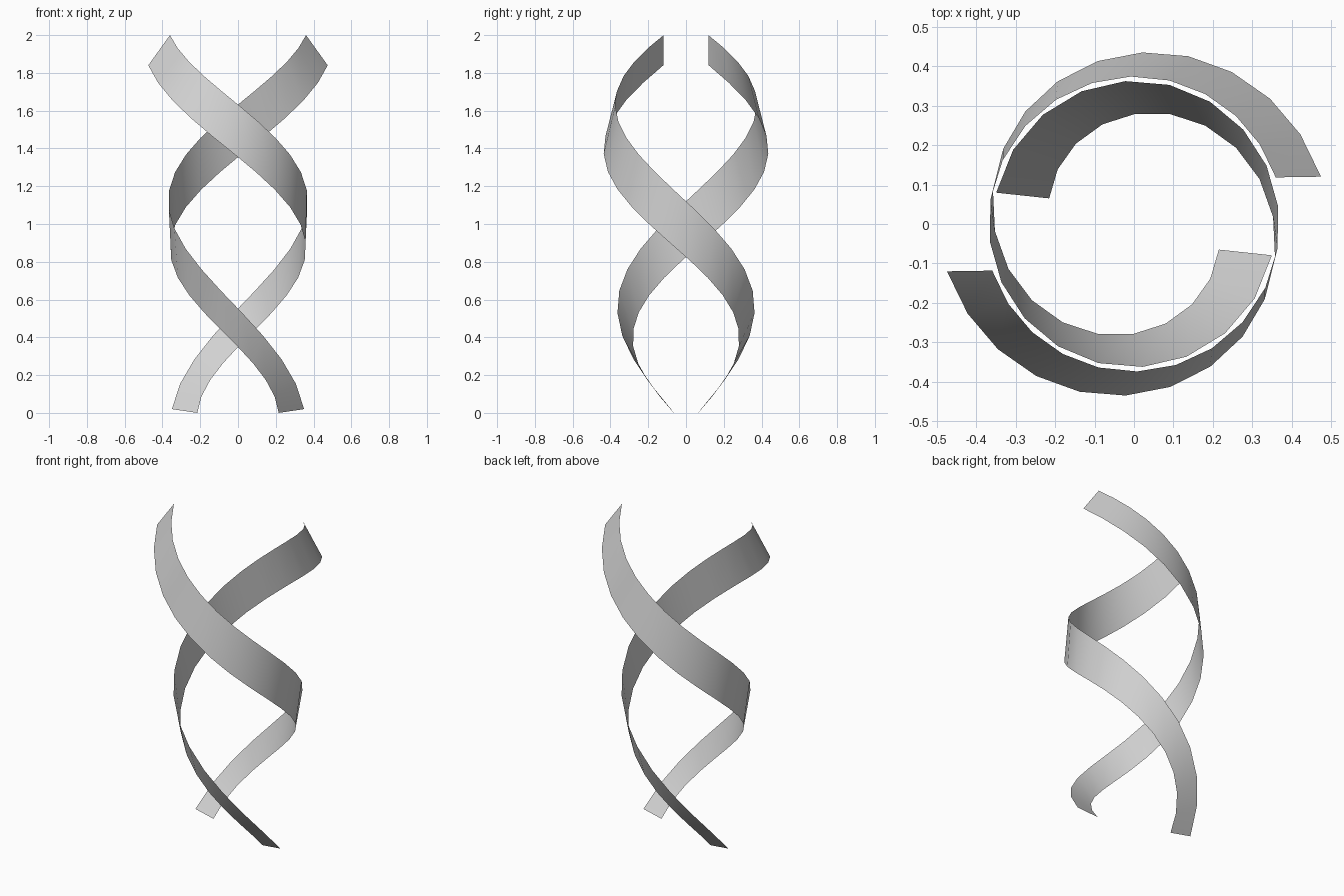
import bpy
import bmesh
from math import cos, sin, pi, radians

cube = bpy.data.objects.get("Cube")
if cube:
    bpy.data.objects.remove(cube, do_unlink=True)

STEPS = 20
SWEEP = radians(329)

# Plain grey for both strands
grey = bpy.data.materials.new("light_grey")
grey.use_nodes = True
colour = (0.64, 0.64, 0.64, 1)
grey.diffuse_color = colour
grey.node_tree.nodes["Principled BSDF"].inputs["Base Color"].default_value = colour


def ease(t, a):
    return a * t + (1 - a) * t * t


def edge_point(u, start, radius, z, turn):
    angle = start + SWEEP * u + turn
    return (radius * cos(angle), radius * sin(angle), z)


def ribbon(name, turn):
    """Thin twisting helical strip, running from the top down."""
    bm = bmesh.new()
    rungs = []
    for i in range(STEPS + 1):
        u = ease(i / STEPS, 0.85)
        # Upper edge keeps its radius, lower edge draws inward to twist the strip
        upper = edge_point(u, radians(198.2), 0.379 - 0.02 * u,
                           2 - 1.98 * ease(u, 0.81), turn)
        lower = edge_point(u, radians(194.2), 0.49 - 0.265 * u + 0.005 * sin(2 * pi * u),
                           1.84 - 1.84 * ease(u, 1.19), turn)
        rungs.append((bm.verts.new(upper), bm.verts.new(lower)))
    for (a, b), (c, d) in zip(rungs, rungs[1:]):
        bm.faces.new((a, b, d, c)).smooth = True
    mesh = bpy.data.meshes.new(name)
    bm.to_mesh(mesh)
    bm.free()
    mesh.materials.append(grey)
    obj = bpy.data.objects.new(name, mesh)
    bpy.context.collection.objects.link(obj)
    return obj


# Two strands, half a turn apart
ribbon("front_ribbon", 0)
ribbon("back_ribbon", pi)
